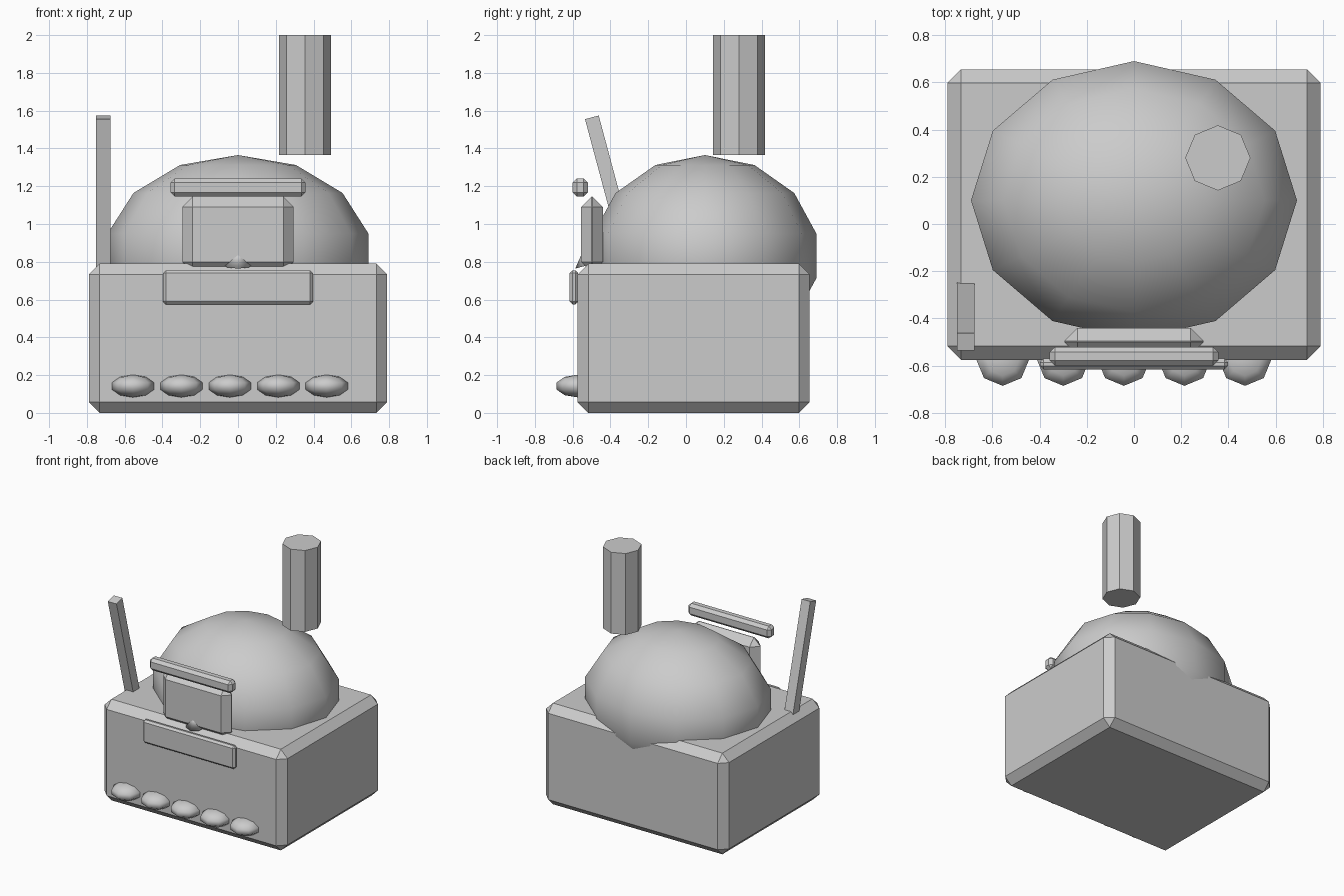
import bpy
import math

cube = bpy.data.objects.get("Cube")
if cube:
    bpy.data.objects.remove(cube, do_unlink=True)

grey = bpy.data.materials.new("plain_grey")
grey.use_nodes = True
colour = (0.6, 0.6, 0.6, 1)
grey.diffuse_color = colour
grey.node_tree.nodes["Principled BSDF"].inputs["Base Color"].default_value = colour


def finish(name, smooth=False):
    obj = bpy.context.object
    obj.name = name
    obj.data.materials.clear()
    obj.data.materials.append(grey)
    if smooth:
        bpy.ops.object.shade_smooth()
    else:
        bpy.ops.object.shade_flat()
    return obj


def box(name, centre, size, bevel=0.0, tilt=0.0):
    bpy.ops.mesh.primitive_cube_add(size=1, location=centre, rotation=(tilt, 0, 0))
    obj = finish(name)
    obj.scale = size
    bpy.ops.object.transform_apply(location=False, rotation=False, scale=True)
    if bevel:
        mod = obj.modifiers.new("chamfer", 'BEVEL')
        mod.width = bevel
        mod.segments = 1
        mod.limit_method = 'NONE'
    return obj


def ball(name, centre, radii, segments, rings):
    bpy.ops.mesh.primitive_uv_sphere_add(segments=segments, ring_count=rings, location=centre)
    obj = finish(name, smooth=True)
    obj.scale = radii
    bpy.ops.object.transform_apply(location=False, rotation=False, scale=True)
    return obj


# Chamfered body and the faceted dome sunk into it
box("body", (0, 0.04, 0.395), (1.58, 1.23, 0.79), 0.058)
ball("dome", (0, 0.1, 0.831), (0.708, 0.605, 0.534), 12, 7)

# Floating eight-sided chimney
bpy.ops.mesh.primitive_cylinder_add(vertices=8, radius=0.138, depth=0.635,
                                    location=(0.355, 0.28, 1.6825))
finish("chimney")

# Leaning rod on the right
box("side_rod", (-0.713, -0.382, 1.13), (0.075, 0.075, 0.9), tilt=math.radians(15))

# Front box, floating visor bar and front panel
box("front_box", (0, -0.4975, 0.945), (0.59, 0.115, 0.4), 0.055)
box("visor_bar", (0, -0.56, 1.193), (0.715, 0.08, 0.095), 0.022)
box("front_panel", (0, -0.593, 0.665), (0.795, 0.045, 0.18), 0.015)

# Small cone poking out below the front box
bpy.ops.mesh.primitive_cone_add(vertices=8, radius1=0.08, depth=0.1,
                                location=(0, -0.522, 0.833),
                                rotation=(math.radians(15), 0, 0))
finish("small_cone", smooth=True)

# Row of flattened beads along the lower front
for i in range(5):
    ball(f"bead_{i + 1}", (-0.556 + i * 0.2565, -0.573, 0.142), (0.118, 0.118, 0.06), 8, 5)
